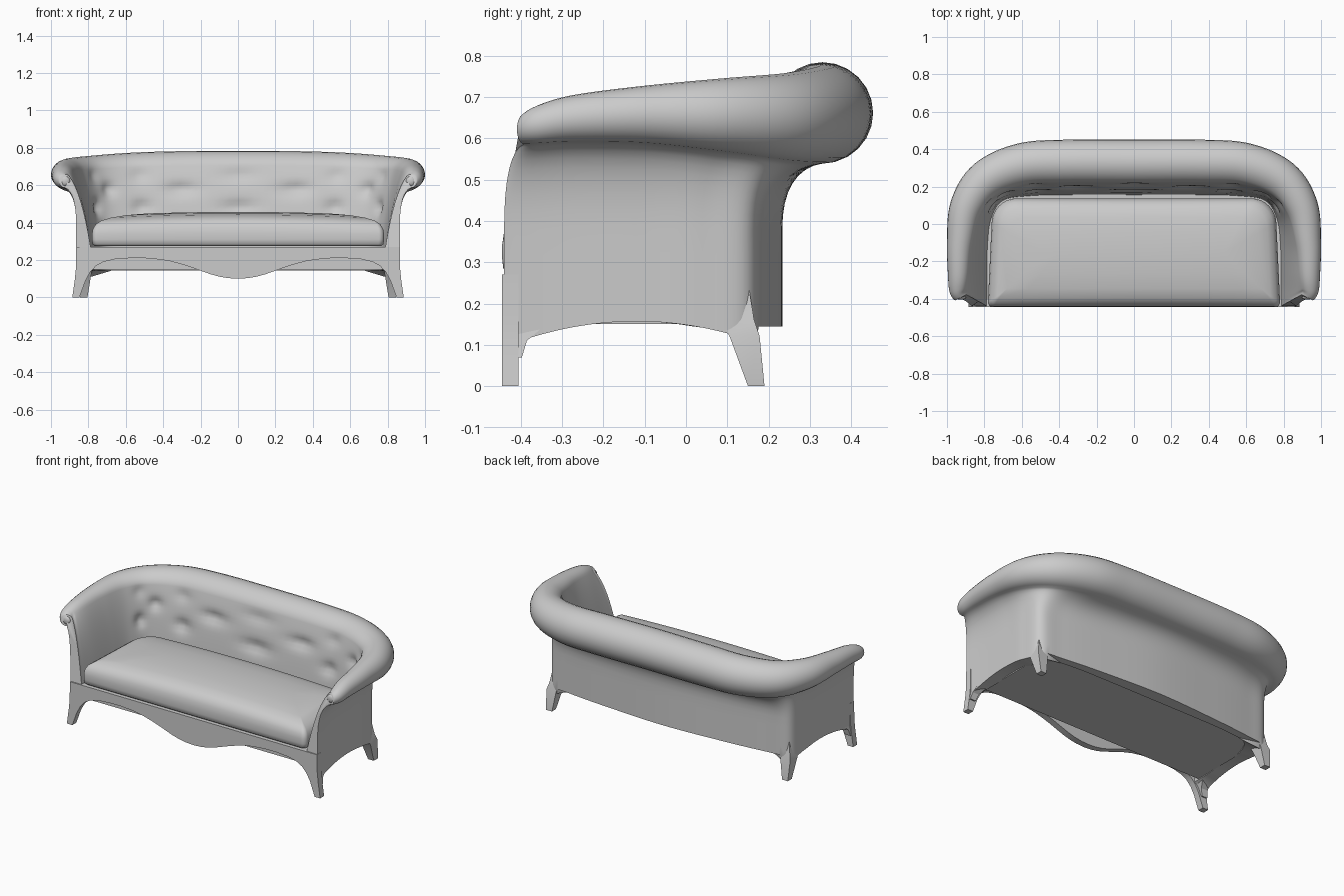
import bpy, bmesh, math
from mathutils import Vector

if "Cube" in bpy.data.objects:
    bpy.data.objects.remove(bpy.data.objects["Cube"])

grey = bpy.data.materials.new("upholstery_grey")
grey.use_nodes = True
colour = (0.6, 0.6, 0.6, 1)
grey.diffuse_color = colour
grey.node_tree.nodes["Principled BSDF"].inputs["Base Color"].default_value = colour


def finish(name, bm, angle=40):
    bmesh.ops.remove_doubles(bm, verts=bm.verts, dist=0.0005)
    bmesh.ops.recalc_face_normals(bm, faces=bm.faces)
    mesh = bpy.data.meshes.new(name)
    bm.to_mesh(mesh)
    bm.free()
    mesh.materials.append(grey)
    obj = bpy.data.objects.new(name, mesh)
    bpy.context.collection.objects.link(obj)
    bpy.ops.object.select_all(action="DESELECT")
    obj.select_set(True)
    bpy.context.view_layer.objects.active = obj
    bpy.ops.object.shade_smooth_by_angle(angle=math.radians(angle))


def loft(name, rings, angle=40, cap_last=True):
    """Skin closed rings of equal length and cap the ends."""
    bm = bmesh.new()
    loops = [[bm.verts.new(p) for p in ring] for ring in rings]
    for a, b in zip(loops, loops[1:]):
        for i in range(len(a)):
            j = (i + 1) % len(a)
            bm.faces.new((a[i], a[j], b[j], b[i]))
    bm.faces.new(loops[0])
    if cap_last:
        bm.faces.new(loops[-1])
    finish(name, bm, angle)


def smooth_path(points, steps):
    """Catmull-Rom interpolation through vectors of any length."""
    out = []
    last = len(points) - 1
    for k in range(last):
        a, b, c, d = (points[min(max(k + o, 0), last)] for o in (-1, 0, 1, 2))
        for s in range(steps):
            t = s / steps
            out.append([0.5 * (2 * q + (r - p) * t + (2 * p - 5 * q + 4 * r - w) * t * t
                               + (3 * q - p - 3 * r + w) * t ** 3)
                        for p, q, r, w in zip(a, b, c, d)])
    out.append(list(points[-1]))
    return out


def bezier(a, b, c, n):
    return [a * (1 - t) ** 2 + b * 2 * t * (1 - t) + c * t * t
            for t in (i / n for i in range(n + 1))]


# Wrap-around back and arms: outer base x y, roll centre x y z, roll radius, inner base x y
half = [
    (.865, -.44, .924, -.392, .622, .036, .785, -.44),
    (.863, -.41, .94, -.355, .634, .047, .785, -.40),
    (.859, -.30, .938, -.27, .648, .057, .785, -.30),
    (.857, -.10, .93, -.10, .657, .07, .78, -.10),
    (.854, .04, .895, .09, .655, .09, .762, .03),
    (.825, .158, .79, .235, .65, .107, .70, .125),
    (.68, .187, .60, .315, .655, .117, .55, .15),
    (.40, .213, .36, .33, .66, .121, .33, .155),
    (0, .233, 0, .33, .662, .122, 0, .155),
]
mirrored = [(-a, b, -c, d, e, f, -g, h) for a, b, c, d, e, f, g, h in half[-2::-1]]
stations = smooth_path(half + mirrored, 8)

# Tuft buttons as offset from the middle station and height, in staggered rows
tufts = [(s * k, z) for s in (-1, 1) for k, z in
         ((7, .58), (22, .58), (14, .66), (14, .48), (28, .66), (28, .48))]
tufts += [(0, .66), (0, .48)]
middle = len(stations) // 2

rings = []
up = Vector((0, 0, 1))
for k, (ox, oy, cx, cy, cz, r, ix, iy) in enumerate(stations):
    before, after = stations[max(k - 1, 0)], stations[min(k + 1, len(stations) - 1)]
    normal = Vector((after[3] - before[3], before[2] - after[2], 0)).normalized()
    centre, outer, inner = Vector((cx, cy, cz)), Vector((ox, oy, 0)), Vector((ix, iy, 0))
    low = .145 if abs(ox) < .8 else max(.157 - .6 * (oy + .12) ** 2, .1)
    ring = [outer + up * (low + (.38 - low) * i / 4) for i in range(4)]
    ring += bezier(outer + up * .38, outer + up * (cz - r - .02), centre - up * r, 8)
    for i in range(1, 17):
        ang = math.radians(-90 + 15 * i)
        ring.append(centre + normal * r * math.cos(ang) + up * r * math.sin(ang))
    top = ring[-1]
    control = inner.lerp(top, .42)
    control.z = .55
    padded = min(1, max(0, (38 - abs(k - middle)) / 10))
    for i, p in enumerate(bezier(top, control, inner + up * .25, 20)[1:], 1):
        dent = sum(math.exp(-((k - middle - u) / 2) ** 2 - ((p.z - z) / .035) ** 2)
                   for u, z in tufts) * min(1, i / 7)
        puff = math.sin(math.pi * i / 20)
        ring.append(p + normal * padded * (.024 * dent - .006 * puff))
    ring.append(inner + up * max(low, .145))
    rings.append(ring)
loft("back_and_arms", rings, 45)

# Front frame with scalloped apron and splayed front legs
edge = [(.05, .103), (.1, .111), (.15, .125), (.2, .143), (.25, .161), (.3, .177), (.36, .193),
        (.42, .203), (.5, .21), (.58, .21), (.66, .204), (.72, .19), (.76, .168), (.79, .135),
        (.815, .09), (.848, 0), (.886, 0), (.872, .1), (.866, .16), (.865, .27)]
outline = [(-x, z) for x, z in reversed(edge)] + [(0, .1)] + edge
loft("front_frame", [[(x, y, z) for x, z in outline] for y in (-.445, -.405)], 30)


def tapered_box(name, layers):
    """Stack of rectangles given as x0, x1, y0, y1, z."""
    loft(name, [[(a, c, z), (b, c, z), (b, d, z), (a, d, z)] for a, b, c, d, z in layers], 30)


# Back legs, front leg brackets and rolled scroll ends
for side, s in (("left", 1), ("right", -1)):
    tapered_box(side + "_back_leg", [(s * .805, s * .845, .15, .19, 0),
                                     (s * .785, s * .853, .105, .178, .122),
                                     (s * .775, s * .842, .08, .165, .16),
                                     (s * .775, s * .828, .08, .152, .24)])
    tapered_box(side + "_leg_bracket", [(s * .835, s * .874, -.41, -.397, .07),
                                        (s * .82, s * .866, -.41, -.385, .11),
                                        (s * .80, s * .86, -.41, -.35, .14)])
    bm = bmesh.new()
    bmesh.ops.create_uvsphere(bm, u_segments=20, v_segments=10, radius=.026)
    for v in bm.verts:
        v.co = Vector((s * .924 + v.co.x, -.392 + v.co.y * .5, .622 + v.co.z))
    finish(side + "_scroll_end", bm)

# Seat deck
tapered_box("seat_deck", [(-.785, .785, -.37, .16, .15), (-.785, .785, -.37, .16, .23),
                          (-.785, .785, -.42, .16, .23), (-.785, .785, -.42, .16, .27)])


# Seat cushion: rounded back corners, narrowing to the back, crowned top
def cushion_ring(inset, z, crown):
    ring = []
    x1, y0, y1 = .782 - inset, -.445 + inset, .137 - inset
    for sx, sy, start, rad in ((1, -1, -90, .03), (1, 1, 0, .13), (-1, 1, 90, .13), (-1, -1, 180, .03)):
        rad = max(rad - inset * .45, 0)
        for i in range(9):
            a = math.radians(start + 90 * i / 8)
            ring.append(Vector((sx * (x1 - rad) + rad * math.cos(a),
                                (y1 - rad if sy > 0 else y0 + rad) + rad * math.sin(a), z)))
    # long front and back runs are divided so the crown can curve
    full = []
    for a, b in zip(ring, ring[1:] + ring[:1]):
        n = 12 if abs(a.x - b.x) > .5 else 1
        full += [a.lerp(b, i / n) for i in range(n)]
    for p in full:
        p.z += crown * (1 - (p.x / .8) ** 2)
        p.x *= 1 - .06 * (p.y + .44)
    return full


layers = [(.015, .275, 0), (.003, .285, 0), (0, .31, 0), (0, .34, 0), (.005, .366, .008),
          (.02, .39, .016), (.05, .408, .02), (.1, .421, .021), (.18, .431, .021),
          (.291, .436, .021)]
loft("seat_cushion", [cushion_ring(*layer) for layer in layers], 60, cap_last=False)
